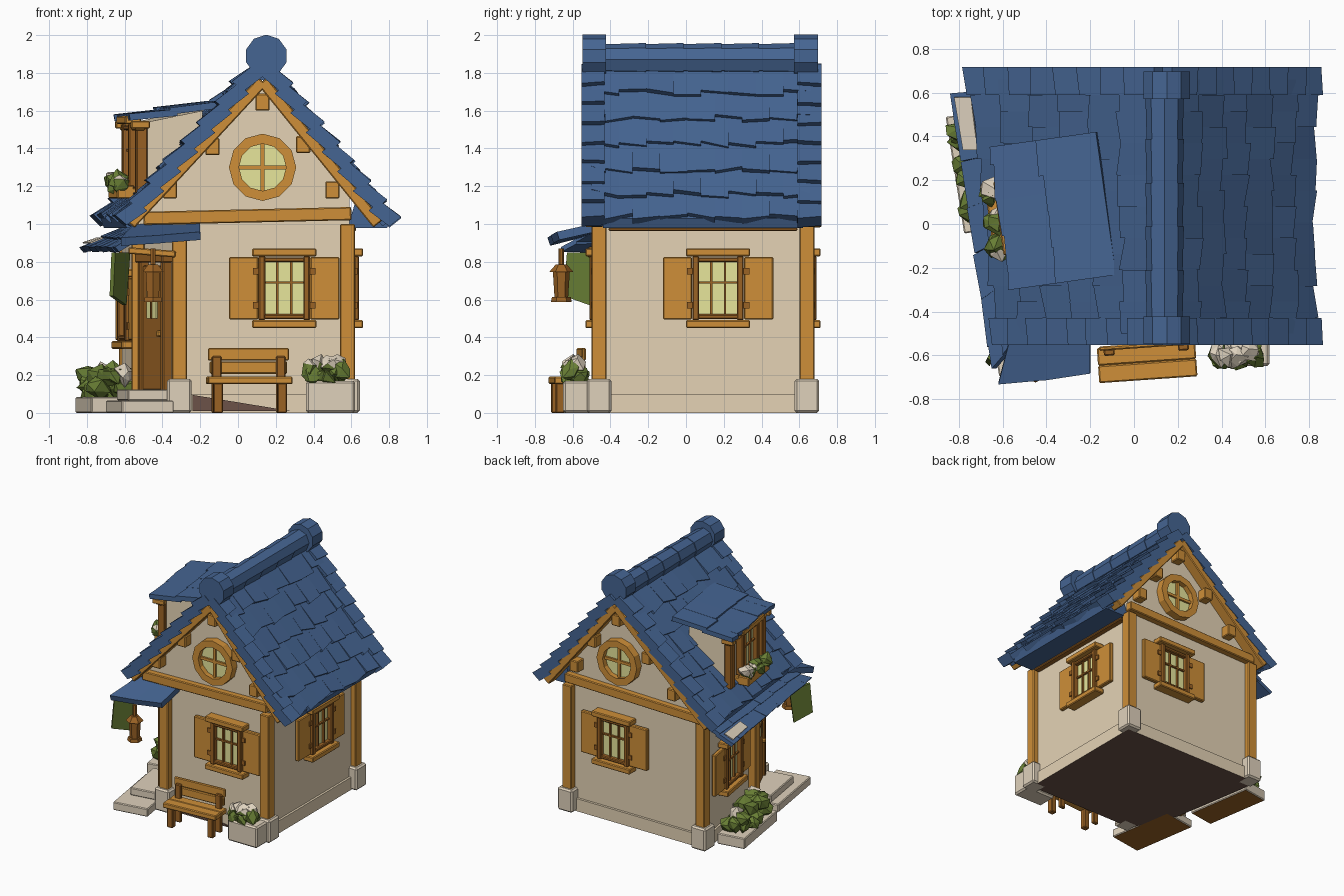
import bpy, bmesh, math, random
from mathutils import Matrix, Vector as V

random.seed(4)
cube = bpy.data.objects.get("Cube")
if cube:
    bpy.data.objects.remove(cube)


def material(name, r, g, b):
    m = bpy.data.materials.new(name)
    m.use_nodes = True
    m.diffuse_color = (r, g, b, 1)
    node = next(n for n in m.node_tree.nodes if n.type == 'BSDF_PRINCIPLED')
    node.inputs["Base Color"].default_value = (r, g, b, 1)
    node.inputs["Roughness"].default_value = 0.9
    return m


BLUE = material("roof blue", .06, .13, .29)
PLASTER = material("plaster cream", .78, .65, .46)
WOOD = material("warm wood", .62, .275, .04)
DARK = material("dark wood", .33, .125, .018)
STONE = material("pale stone", .74, .64, .5)
LEAF = material("leaf green", .14, .21, .035)
BLOOM = material("flower cream", .74, .65, .52)
GLASS = material("window glow", .8, .79, .33)
SOIL = material("underside brown", .15, .085, .065)


def finish(name, bm, *mats, bevel=0):
    bmesh.ops.recalc_face_normals(bm, faces=bm.faces)
    me = bpy.data.meshes.new(name)
    bm.to_mesh(me)
    bm.free()
    for m in mats:
        me.materials.append(m)
    ob = bpy.data.objects.new(name, me)
    bpy.context.collection.objects.link(ob)
    if bevel:
        mod = ob.modifiers.new("soft edges", 'BEVEL')
        mod.width, mod.segments = bevel, 1
    return ob


def add_loft(bm, low, high):
    a, b = [[bm.verts.new(p) for p in loop] for loop in (low, high)]
    bm.faces.new(a)
    bm.faces.new(b)
    for i in range(len(a)):
        j = (i + 1) % len(a)
        bm.faces.new((a[i], a[j], b[j], b[i]))


def loft(name, low, high, *mats, bevel=0):
    bm = bmesh.new()
    add_loft(bm, low, high)
    if len(mats) > 1:      # second colour goes on the underside
        bmesh.ops.recalc_face_normals(bm, faces=bm.faces)
        for f in bm.faces:
            f.material_index = int(f.normal.z < -.9)
    return finish(name, bm, *mats, bevel=bevel)


def box(name, pos, size, mat, frame=Matrix(), bevel=.006):
    bm = bmesh.new()
    bmesh.ops.create_cube(bm, size=1, matrix=frame @ Matrix.Translation(pos) @ Matrix.Diagonal((*size, 1)))
    return finish(name, bm, mat, bevel=bevel)


def drum(name, pos, r1, r2, depth, sides, mat, along_y=False):
    bm = bmesh.new()
    turn = Matrix.Rotation(math.pi / 2, 4, 'X') if along_y else Matrix()
    bmesh.ops.create_cone(bm, cap_ends=True, segments=sides, radius1=r1, radius2=r2, depth=depth,
                          matrix=Matrix.Translation(pos) @ turn)
    return finish(name, bm, mat)


def place(x, y, z, deg):
    return Matrix.Translation((x, y, z)) @ Matrix.Rotation(math.radians(deg), 4, 'Z')


def beam(name, p, q, width, y0, y1, mat):
    # timber in the xz plane, running from p to q
    p, q = V((p[0], 0, p[1])), V((q[0], 0, q[1]))
    n = (q - p).cross(V((0, 1, 0))).normalized() * width / 2
    ring = [p - n, p + n, q + n, q - n]
    loft(name, [c + V((0, y0, 0)) for c in ring], [c + V((0, y1, 0)) for c in ring], mat, bevel=.006)


def tiled(name, a, b, c, d, rows, cols, t, lift=0, jit=.006, mat=BLUE):
    # overlapping slabs on the quad: a-b upper edge, c-d lower edge
    a, b, c, d = map(V, (a, b, c, d))
    n = (b - a).cross(c - a).normalized()
    n = -n if n.z < 0 else n
    bm = bmesh.new()
    for r in range(rows):
        shift = .5 * (r % 2) if cols > 1 else 0
        for k in range(cols + (shift > 0)):
            u0, u1 = [min(1, max(0, (k + e - shift) / cols)) for e in (0, 1)]
            tops, lows = [], []
            step = random.uniform(0, jit)
            for u, e in ((u0, 0), (u1, 0), (u1, 1), (u0, 1)):
                over = .12 * e if r < rows - 1 else 0
                v = (r + e + over) / rows
                p = a.lerp(b, u).lerp(c.lerp(d, u), v)
                p += n * (lift + e * (t * .35 + step))
                p += (c - a).normalized() * random.uniform(-jit, jit) * 1.5 * e
                lows.append(p)
                tops.append(p + n * t)
            add_loft(bm, lows, tops)
    return finish(name, bm, mat)


def bush(name, centre, size, count, blooms, radius):
    bm = bmesh.new()
    for i in range(count):
        off = V([random.uniform(-.5, .5) * s for s in size])
        sub = bmesh.ops.create_icosphere(bm, subdivisions=1, radius=radius * random.uniform(.8, 1.15),
                                         matrix=Matrix.Translation(V(centre) + off))
        for v in sub['verts']:
            v.co += V([random.uniform(-.3, .3) * radius for _ in range(3)])
        for f in {f for v in sub['verts'] for f in v.link_faces}:
            f.material_index = int(i < blooms and f.calc_center_median().z > centre[2])
    return finish(name, bm, LEAF, BLOOM)


# walls, plinth and gable block
plan = [(.58, -.45), (.58, .63), (-.62, .63), (-.5, -.1), (-.34, -.45)]
ring = lambda z, s=1: [V((x * s, y * s, z)) for x, y in plan]
loft("walls", ring(.05), ring(1.0), PLASTER)
loft("stone_plinth", ring(0, 1.03), ring(.1, 1.03), PLASTER, SOIL)
gable = lambda y, left: [V((x, y, z)) for x, z in ((left, .98), (.59, .98), (.59, 1.18), (.13, 1.74), (left, 1.04))]
loft("gable_block", gable(-.45, -.53), gable(.63, -.62), PLASTER)
box("wall_plate", (.6, .09, .972), (.05, 1.0, .02), DARK)
patch = [(-.24, .095), (.28, .01), (-.24, .01)]
loft("bare_plinth", [(x, -.472, z) for x, z in patch], [(x, -.465, z) for x, z in patch], SOIL)

# corner posts on stone feet
for x, y in ((.58, -.46), (.58, .64), (-.59, .63), (-.31, -.46)):
    box("corner_post", (x, y, .57), (.08, .08, .86), WOOD)
    box("corner_stone", (x, y, .09), (.13, .13, .18), STONE, bevel=.012)
box("porch_post", (-.53, -.1, .5), (.07, .06, .95), WOOD)

# roof slopes, boxed eaves and verges
for side, foot_f, foot_b in (("right", .78, .78), ("left", -.58, -.7)):
    a, b = V((.13, -.5, 1.81)), V((.13, .66, 1.81))
    c, d = V((foot_f, -.5, 1.0)), V((foot_b, .66, 1.0))
    tiled(side + "_roof_board", a, b, c, d, 1, 1, .03, lift=-.03, jit=0)
    tiled(side + "_roof_tiles", a, b, c, d, 6, 8, .044, jit=.016)
    s = 1 if foot_f > 0 else -1
    eave = lambda foot, y: [(foot + s * .01, y, .98), (foot + s * .03, y, 1.03),
                            (foot - s * .14, y, 1.18), (foot - s * .2, y, .98)]
    loft(side + "_boxed_eave", eave(foot_f, -.44), eave(foot_b, .62), BLUE)
    for end, u0, u1 in (("front", -.045, .06), ("back", .94, 1.05)):
        q = [a.lerp(b, u0), a.lerp(b, u1), c.lerp(d, u0), c.lerp(d, u1)]
        q[2:] = [m + (m - e) * .02 for e, m in zip(q[:2], q[2:])]
        tiled(side + "_" + end + "_verge", *q, 8, 1, .08, lift=-.025)

# ridge tiles and end caps
for i in range(5):
    drum("ridge_tile", (.14, -.32 + i * .2, 1.87), .088, .082, .215, 8, BLUE, along_y=True)
for y in (-.485, .635):
    drum("ridge_cap", (.15, y, 1.89), .112, .112, .125, 10, BLUE, along_y=True)


def window(tag, f, shutters=True):
    box(tag + "_glass", (0, -.012, 0), (.22, .02, .32), GLASS, f, 0)
    for s in (-1, 1):
        box(tag + "_jamb", (s * .118, -.03, 0), (.035, .06, .34), DARK, f)
        box(tag + "_rail", (0, -.03, s * .15), (.22, .05, .025), DARK, f)
        box(tag + "_lintel", (0, -.04, s * .19), (.34, .085, .042), WOOD, f)
        box(tag + "_mullion", (s * .037, -.025, 0), (.012, .025, .3), DARK, f, 0)
        if shutters:
            box(tag + "_shutter", (s * .215, -.025, 0), (.155, .035, .33), WOOD, f)
            for z in (-.09, .09):
                box(tag + "_hinge", (s * .148, -.046, z), (.035, .012, .035), DARK, f, 0)
    box(tag + "_crossbar", (0, -.025, .03), (.21, .025, .012), DARK, f, 0)


window("front_window", place(.245, -.45, .66, 0))
window("right_window", place(.58, .17, .66, 90))
window("back_window", place(.17, .63, .66, 180))
window("left_window", place(-.561, .27, .55, -80.7))

# gable timbers, round windows and bracket blocks on both ends
for y, s, left, foot in ((-.45, -1, -.5, -.57), (.63, 1, -.6, -.68)):
    out = lambda e: y + s * e
    beam("tie_beam", (left, 1.03), (.6, 1.055), .07, out(-.01), out(.05), WOOD)
    beam("barge_board", (.13, 1.755), (foot, 1.0), .06, out(-.01), out(.085), WOOD)
    beam("barge_board", (.13, 1.755), (.74, 1.0), .06, out(-.01), out(.085), WOOD)
    for x, z in ((.13, 1.645), (-.135, 1.41), (.345, 1.42), (-.36, 1.18), (.5, 1.18)):
        box("purlin_end", (x, out(.035), z), (.075, .08, .09), WOOD)
    drum("round_glass", (.13, out(.01), 1.3), .135, .135, .02, 12, GLASS, along_y=True)
    for k in range(12):
        arc = [(math.cos(t) * r + .13, math.sin(t) * r + 1.3)
               for t, r in ((k * math.pi / 6, .125), (k * math.pi / 6, .178),
                            ((k + 1) * math.pi / 6, .178), ((k + 1) * math.pi / 6, .125))]
        loft("round_frame", [(x, out(0), z) for x, z in arc], [(x, out(.06), z) for x, z in arc], WOOD)
    box("round_bar", (.13, out(.025), 1.3), (.022, .02, .26), WOOD, bevel=0)
    box("round_bar", (.13, out(.025), 1.3), (.26, .02, .022), WOOD, bevel=0)

# dormer with planted window
f = place(-.37, .06, 0, 8)
side = lambda y: [f @ V((x, y, z)) for x, z in ((-.17, 1.1), (.15, 1.1), (.15, 1.6), (-.17, 1.535))]
loft("dormer_walls", side(-.25), side(.25), PLASTER)
for s in (-1, 1):
    box("dormer_post", (-.18, s * .25, 1.34), (.06, .06, .4), DARK, f)
    box("dormer_rafter", (-.19, s * .29, 1.525), (.1, .04, .04), WOOD, f)
box("dormer_header", (-.19, 0, 1.52), (.05, .6, .05), WOOD, f)
window("dormer_window", f @ place(-.17, 0, 1.36, -90), False)
box("dormer_flower_box", (-.25, 0, 1.17), (.09, .34, .07), WOOD, f)
for y in (-.12, 0, .12):
    p = f @ V((-.27, y, 1.225))
    bush("dormer_flowers", p, (.03, .06, .03), 3, 1, .05)
corner = lambda x, y, z: f @ V((x, y, z))
tiled("dormer_roof", corner(.25, -.33, 1.615), corner(.25, .33, 1.615),
      corner(-.24, -.33, 1.53), corner(-.24, .33, 1.53), 2, 4, .036, jit=.008)

# side awning wrapping round to the porch
tiled("side_awning", (-.5, -.5, .95), (-.56, .62, .97), (-.62, -.66, .84), (-.81, .6, .84), 2, 6, .034)
tiled("porch_awning", (-.55, -.45, .955), (-.2, -.45, .965), (-.62, -.72, .865), (-.2, -.67, .895), 1, 2, .045)
tiled("awning_patch", (-.71, .34, .915), (-.74, .58, .915), (-.775, .34, .886), (-.815, .58, .886), 1, 1, .008,
      lift=.008, jit=0, mat=BLOOM)
beam("porch_bracket", (-.33, .84), (-.58, .86), .035, -.52, -.48, WOOD)
vine = [V(p) for p in ((-.59, -.46, .85), (-.67, -.61, .85), (-.68, -.63, .62), (-.61, -.49, .57))]
loft("hanging_vine", vine, [p + V((.02, -.02, 0)) for p in vine], LEAF)

# lantern
for z, r1, r2, h in ((.6, .055, .05, .025), (.68, .036, .045, .14), (.765, .065, .03, .04), (.82, .015, .015, .1)):
    drum("lantern", (-.45, -.66, z), r1, r2, h, 6, DARK)

# porch door
f = place(-.42, -.275, 0, -65.4)
box("door_leaf", (0, -.015, .45), (.26, .04, .66), DARK, f)
box("door_glass", (0, -.037, .6), (.12, .01, .2), GLASS, f, 0)
box("door_glass_bar", (0, -.042, .6), (.014, .012, .2), DARK, f, 0)
box("door_glass_bar", (0, -.042, .6), (.12, .012, .014), DARK, f, 0)
box("door_knob", (.1, -.045, .42), (.022, .03, .03), WOOD, f)
for s in (-1, 1):
    box("door_jamb", (s * .145, -.02, .46), (.035, .06, .7), DARK, f)
box("door_lintel", (0, -.025, .82), (.34, .07, .05), DARK, f)

# steps, side planter and front planter
f = place(-.52, -.41, 0, 9)
g = place(-.71, .24, 0, 9)
for name, m, x, y, w, depth, z0, z1 in (("lower_step", f, 0, 0, .28, .54, 0, .065),
                                        ("upper_step", f, .03, .08, .22, .38, .065, .125),
                                        ("side_planter", g, 0, 0, .22, .54, 0, .085)):
    quad = [(x + i * w / 2, y + j * depth / 2) for i, j in ((-1, 1), (1, 1), (1, -1), (-1, -1))]
    loft(name, [m @ V((*c, z0)) for c in quad], [m @ V((*c, z1)) for c in quad], STONE, DARK, bevel=.006)
for y in (-.17, 0, .17):
    bush("side_bush", g @ V((.01, y, .15)), (.16, .14, .11), 9, 1, .058)
box("front_planter", (.49, -.57, .085), (.26, .16, .17), STONE, bevel=.012)
bush("front_bush", (.49, -.59, .2), (.2, .1, .04), 9, 0, .052)
bush("front_blooms", (.46, -.58, .245), (.16, .07, .04), 6, 6, .055)

# bench
f = place(.06, -.63, 0, 4)
for y in (-.042, .038):
    box("bench_seat", (0, y, .172), (.45, .08, .04), WOOD, f)
for z, w in ((.24, .41), (.31, .43)):
    box("bench_back", (0, .075, z), (w, .02, .066), WOOD, f)
for s in (-1, 1):
    box("bench_front_leg", (s * .17, -.05, .08), (.05, .045, .16), DARK, f)
    box("bench_back_leg", (s * .17, .055, .15), (.05, .03, .3), DARK, f)
